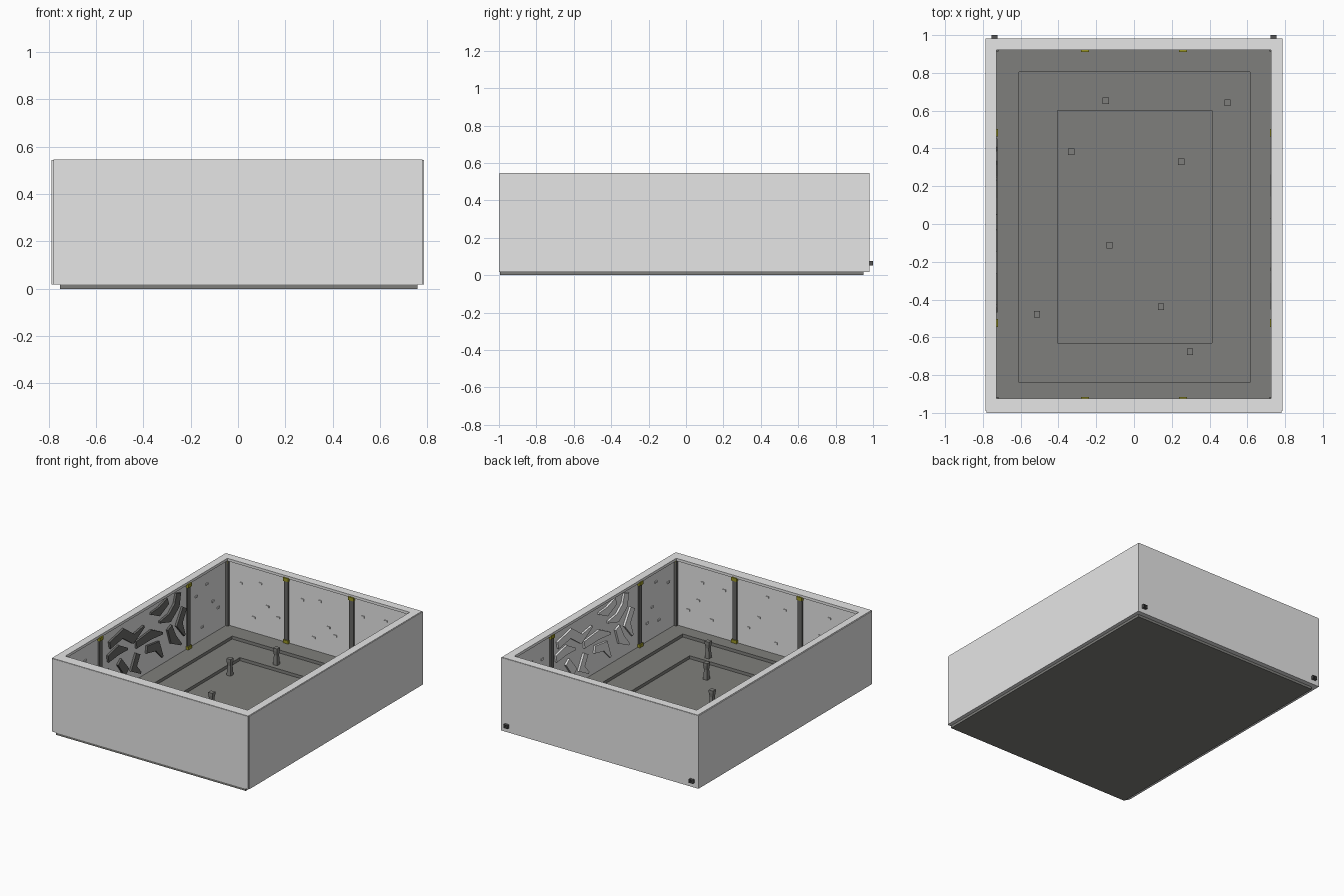
import bpy, bmesh, math, random
from mathutils import Vector

if "Cube" in bpy.data.objects:
    bpy.data.objects.remove(bpy.data.objects["Cube"])

random.seed(4)

def material(name, r, g, b):
    m = bpy.data.materials.new(name)
    m.diffuse_color = (r, g, b, 1)
    m.use_nodes = True
    m.node_tree.nodes["Principled BSDF"].inputs["Base Color"].default_value = m.diffuse_color
    return m

WALL = material("light grey", 0.79, 0.79, 0.79)
FLOOR = material("floor grey", 0.212, 0.212, 0.2)
RIB = material("dark grey", 0.14, 0.14, 0.135)
CLIP = material("olive yellow", 0.33, 0.31, 0.02)
BOLT = material("bolt grey", 0.09, 0.09, 0.09)

def add_box(bm, x0, x1, y0, y1, z0, z1, taper=1.0):
    cx, cy = (x0 + x1) / 2, (y0 + y1) / 2
    vs = []
    for z, k in ((z0, 1.0), (z1, taper)):
        for x, y in ((x0, y0), (x1, y0), (x1, y1), (x0, y1)):
            vs.append(bm.verts.new((cx + (x - cx) * k, cy + (y - cy) * k, z)))
    bm.faces.new(vs[3::-1])
    bm.faces.new(vs[4:])
    for i in range(4):
        j = (i + 1) % 4
        bm.faces.new((vs[i], vs[j], vs[4 + j], vs[4 + i]))

def finish(name, bm, mat):
    bmesh.ops.recalc_face_normals(bm, faces=bm.faces)
    me = bpy.data.meshes.new(name)
    bm.to_mesh(me)
    bm.free()
    me.materials.append(mat)
    ob = bpy.data.objects.new(name, me)
    bpy.context.collection.objects.link(ob)
    return ob

def boxes(name, mat, items):
    bm = bmesh.new()
    for it in items:
        add_box(bm, *it)
    return finish(name, bm, mat)

def ring(name, mat, outer, inner, z0, z1):
    """Rectangular frame; each rectangle is x0, x1, y0, y1."""
    bm = bmesh.new()
    loops = []
    for (x0, x1, y0, y1), z in ((outer, z0), (outer, z1), (inner, z1), (inner, z0)):
        loops.append([bm.verts.new(p) for p in
                      ((x0, y0, z), (x1, y0, z), (x1, y1, z), (x0, y1, z))])
    for a in range(4):
        A, B = loops[a], loops[(a + 1) % 4]
        for i in range(4):
            j = (i + 1) % 4
            bm.faces.new((A[i], A[j], B[j], B[i]))
    return finish(name, bm, mat)

# Base plate and sunken, terraced floor
INX, INF, INB = 0.738, -0.934, 0.93           # inner wall surfaces
LOW, MID, TOP = 0.018, 0.04, 0.062            # floor levels
STEP1, STEP2 = (-0.61, 0.615, -0.84, 0.805), (-0.405, 0.412, -0.63, 0.6)
boxes("base_plate", FLOOR, [(-0.752, 0.758, -0.995, 0.948, 0, LOW)])
ring("upper_floor", FLOOR, (-INX, INX, INF, INB), STEP1, LOW, TOP)
ring("middle_floor", FLOOR, STEP1, STEP2, LOW, MID)

# Four wall boards
boxes("front_wall", WALL, [(-0.78, 0.78, -1.0, INF, 0.018, 0.543)])
boxes("back_wall", WALL, [(-0.787, 0.785, INB, 0.982, 0.018, 0.543)])
boxes("left_wall", WALL, [(-0.787, -INX, -0.99, 0.982, 0.018, 0.543)])
boxes("right_wall", WALL, [(INX, 0.785, -0.99, 0.982, 0.018, 0.543)])
# Rim overhanging the inside
ring("rim", WALL, (-0.78, 0.78, -0.998, 0.98), (-0.729, 0.724, -0.924, 0.92), 0.527, 0.546)

# Ribs, clips and corner posts on the inside of the walls
ribs, clips = [], []
def upright(cx, cy, hx, hy):
    ribs.append((cx - hx, cx + hx, cy - hy, cy + hy, TOP, 0.53))
CLIP_Z = ((TOP, TOP + 0.022), (0.508, 0.532))
for s in (-1, 1):
    for y in (0.483, -0.523):
        upright(s * 0.737, y, 0.010, 0.017)
        for z0, z1 in CLIP_Z:
            clips.append((s * 0.732 - 0.013, s * 0.732 + 0.013, y - 0.021, y + 0.021, z0, z1))
    for y, t in ((INF, 1), (INB, -1)):
        upright(s * 0.26, y + t * 0.003, 0.017, 0.009)
        clips.extend((s * 0.26 - 0.021, s * 0.26 + 0.021, y + t * 0.006 - 0.013,
                      y + t * 0.006 + 0.013, z0, z1) for z0, z1 in CLIP_Z)
        upright(s * 0.73, y + t * 0.006, 0.012, 0.012)
        clips.append((s * 0.725 - 0.006, s * 0.725 + 0.006, y + t * 0.01 - 0.008,
                      y + t * 0.01 + 0.008, 0.51, 0.53))
boxes("wall_ribs", RIB, ribs)
boxes("rib_clips", CLIP, clips)

# Small chips scattered over the wall panels
chips = []
def chip_positions(c, half):
    for du, z in ((-0.8, 0.4), (-0.3, 0.15), (0.1, 0.43), (0.35, 0.27), (0.85, 0.2)):
        yield c + du * half + random.uniform(-0.02, 0.02), z + random.uniform(-0.02, 0.02)
for y in (INF, INB):
    for c in (-0.49, 0, 0.49):
        for u, z in chip_positions(c, 0.17):
            chips.append((u - 0.012, u + 0.012, y - 0.006, y + 0.006, z, z + 0.014))
for x in (-INX, INX):
    for c in (-0.72, 0.7):
        for u, z in chip_positions(c, 0.14):
            chips.append((x - 0.006, x + 0.006, u - 0.012, u + 0.012, z, z + 0.014))
boxes("wall_chips", WALL, chips)

# Jagged relief in the middle panel of each long wall: bent tapering strips (y, z)
strips = [
    [(.36, .51), (.34, .43), (.26, .37), (.15, .38)],
    [(.43, .38), (.37, .28), (.43, .18)],
    [(.26, .30), (.30, .20), (.39, .13)],
    [(.24, .50), (.14, .46), (.05, .48)],
    [(-.42, .43), (-.27, .46), (-.15, .375), (-.03, .42)],
    [(-.44, .34), (-.32, .36), (-.22, .33)],
    [(-.12, .32), (.05, .33), (.18, .29)],
    [(-.10, .25), (-.15, .16), (-.07, .10)],
    [(0, .24), (.12, .22), (.18, .12)],
    [(-.45, .25), (-.39, .18), (-.43, .10)],
    [(-.31, .27), (-.24, .18), (-.29, .11)],
]
def relief(name, mat, s):
    bm = bmesh.new()
    for path in strips:
        pts = [Vector(p) for p in path]
        n = len(pts)
        left, right = [], []
        for i, p in enumerate(pts):
            d = (pts[min(i + 1, n - 1)] - pts[max(i - 1, 0)]).normalized()
            w = 0.034 if 0 < i < n - 1 else (0.026 if i == 0 else 0.007)
            q = Vector((-d.y, d.x)) * w
            left.append(p + q)
            right.append(p - q)
        layers = []
        for x in (0.745, 0.723):
            layers.append([[bm.verts.new((s * x, -s * v.x, v.y)) for v in side]
                           for side in (left, right)])
        (a, b), (c, d) = layers
        for i in range(n - 1):
            for P, Q in ((a, b), (c, d), (a, c), (b, d)):
                bm.faces.new((P[i], P[i + 1], Q[i + 1], Q[i]))
        for i in (0, n - 1):
            bm.faces.new((a[i], b[i], d[i], c[i]))
    return finish(name, bm, mat)
relief("dark_relief", RIB, -1)
relief("light_relief", WALL, 1)

# Short pegs standing on the floor, with waisted stems
pegs = []
for x, y, z in ((-.15, .652, MID), (.495, .642, MID), (-.332, .383, LOW), (.25, .33, LOW),
                (-.13, -.113, LOW), (.143, -.438, LOW), (.296, -.676, MID), (-.513, -.478, MID)):
    h, k = 0.0165, 0.0165 * 0.72
    pegs.append((x - h, x + h, y - h, y + h, z, z + 0.07, 0.72))
    pegs.append((x - k, x + k, y - k, y + k, z + 0.07, z + 0.1, 1.38))
    pegs.append((x - h, x + h, y - h, y + h, z + 0.1, z + 0.12))
boxes("floor_pegs", FLOOR, pegs)

# Square sockets low on the back
for s in (-1, 1):
    ob = ring("back_socket", BOLT, (-.016, .016, -.013, .013), (-.008, .008, -.006, .006), 0, 0.02)
    ob.rotation_euler = (-math.pi / 2, 0, 0)
    ob.location = (s * 0.738, 0.98, 0.064)
